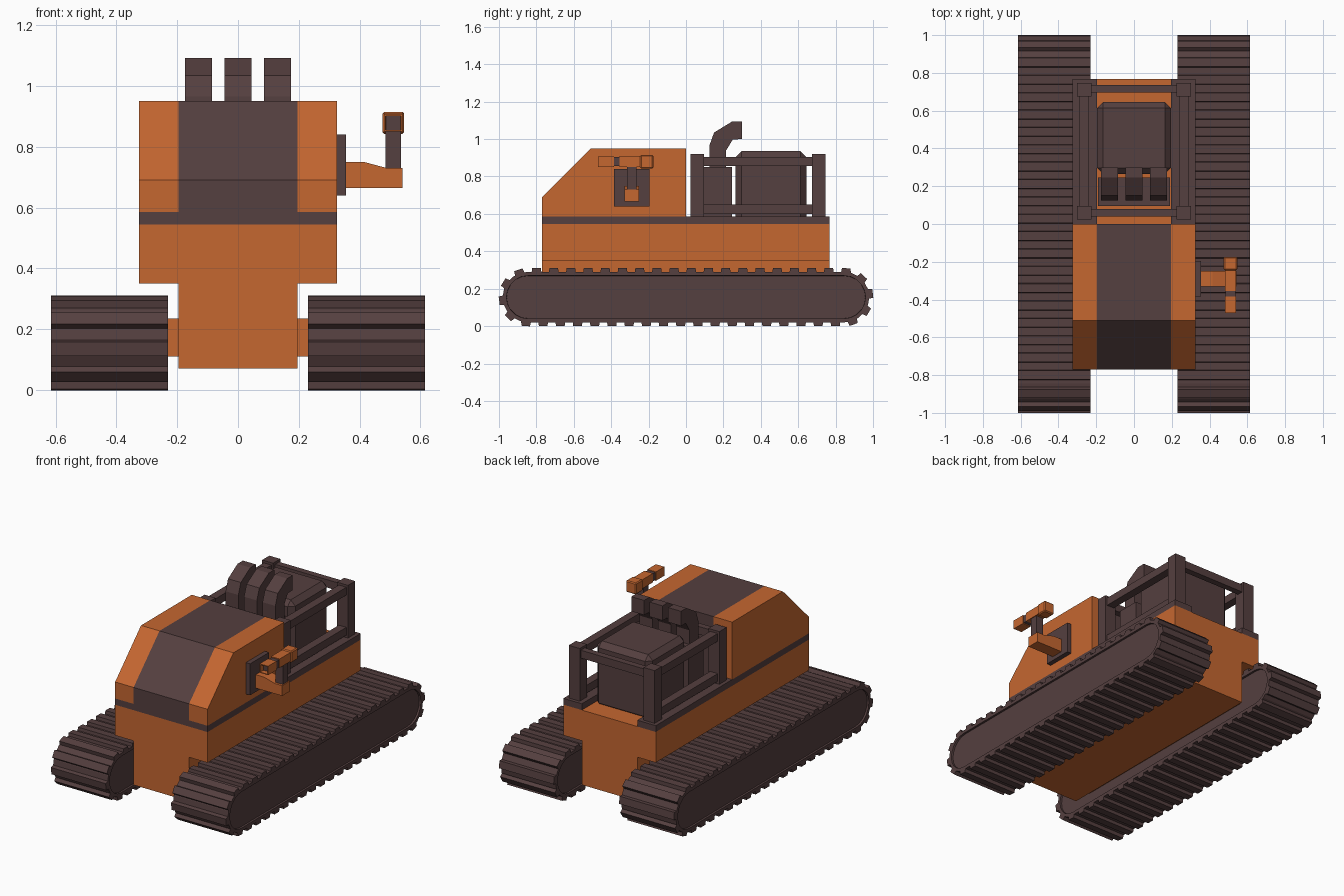
import bpy, bmesh, math
from mathutils import Vector, Matrix

if "Cube" in bpy.data.objects:
    bpy.data.objects.remove(bpy.data.objects["Cube"])


def material(name, rgb):
    m = bpy.data.materials.new(name)
    m.diffuse_color = (*rgb, 1)
    m.use_nodes = True
    m.node_tree.nodes["Principled BSDF"].inputs["Base Color"].default_value = m.diffuse_color
    return m


ORANGE = material("orange paint", (0.56, 0.135, 0.03))
DARK = material("dark brown metal", (0.090, 0.050, 0.050))


def finish(name, bm, *mats):
    bmesh.ops.recalc_face_normals(bm, faces=bm.faces)
    me = bpy.data.meshes.new(name)
    bm.to_mesh(me)
    bm.free()
    for m in mats:
        me.materials.append(m)
    ob = bpy.data.objects.new(name, me)
    bpy.context.collection.objects.link(ob)
    return ob


def add_box(bm, x, y, z, mat=None):
    """Box from (min, max) ranges."""
    lo, hi = Vector((x[0], y[0], z[0])), Vector((x[1], y[1], z[1]))
    m = Matrix.Translation((lo + hi) / 2) @ Matrix.Diagonal((*(hi - lo), 1))
    return bmesh.ops.create_cube(bm, size=1, matrix=(mat @ m) if mat else m)["verts"]


def box(name, x, y, z, mat, bevel=0):
    bm = bmesh.new()
    add_box(bm, x, y, z)
    if bevel:
        bmesh.ops.bevel(bm, geom=bm.edges[:], offset=bevel, segments=1, affect='EDGES')
    return finish(name, bm, mat)


def add_prism(bm, pts, a, b, axis):
    """Extrude a profile along x (pts = y,z) or y (pts = x,z)."""
    def co(p, t):
        return (t, p[0], p[1]) if axis == 'x' else (p[0], t, p[1])
    f = bm.faces.new([bm.verts.new(co(p, a)) for p in pts])
    r = bmesh.ops.extrude_face_region(bm, geom=[f])
    d = (b - a, 0, 0) if axis == 'x' else (0, b - a, 0)
    bmesh.ops.translate(bm, vec=d, verts=[v for v in r["geom"] if isinstance(v, bmesh.types.BMVert)])


def prism(name, pts, a, b, axis, mat):
    bm = bmesh.new()
    add_prism(bm, pts, a, b, axis)
    return finish(name, bm, mat)


# Tracks: stadium loop with recessed sides and cleats around it
R, H, ZC = 0.135, 0.845, 0.155
X0, X1 = 0.23, 0.615


def track_point(s):
    """Position and angle along the loop at distance s."""
    straight, arc = 2 * H, math.pi * R
    s %= 2 * (straight + arc)
    flip = s >= straight + arc
    if flip:
        s -= straight + arc
    if s < straight:
        y, z, a = -H + s, R, 0
    else:
        a = -(s - straight) / R
        y, z = H - R * math.sin(a), R * math.cos(a)
    if flip:
        y, z, a = -y, -z, a + math.pi
    return y, z + ZC, a


loop = [(sg * (H + R * math.cos(t)), ZC + sg * R * math.sin(t))
        for sg in (1, -1) for t in [-math.pi / 2 + math.pi * i / 10 for i in range(11)]]
for side, label in ((1, "right"), (-1, "left")):
    xr = (X0, X1) if side > 0 else (-X1, -X0)
    bm = bmesh.new()
    add_prism(bm, loop, *xr, 'x')
    bmesh.ops.recalc_face_normals(bm, faces=bm.faces)
    caps = [f for f in bm.faces if abs(f.normal.x) > 0.9]
    bmesh.ops.inset_individual(bm, faces=caps, thickness=0.02, depth=0)
    bmesh.ops.inset_individual(bm, faces=caps, thickness=0.001, depth=-0.012)
    finish(label + "_track_belt", bm, DARK)
    bm = bmesh.new()
    n, per = 46, 4 * H + 2 * math.pi * R
    for i in range(n):
        y, z, a = track_point((i + 0.5) * per / n)
        m = Matrix.Translation((0, y, z)) @ Matrix.Rotation(a, 4, 'X')
        vs = add_box(bm, xr, (-0.027, 0.027), (-0.008, 0.02), m)
        inv = m.inverted()
        for v in vs:  # taper the outer end of each cleat
            q = inv @ v.co
            if q.z > 0:
                q.y *= 0.85
                v.co = m @ q
    finish(label + "_track_cleats", bm, DARK)
    # Track mounts, deck rails and cab sides
    def sx(a, b):
        return (a, b) if side > 0 else (-b, -a)
    box(label + "_track_mount", sx(0.19, 0.245), (-0.70, 0.70), (0.11, 0.235), ORANGE)
    box(label + "_deck_rail", sx(0.195, 0.325), (0, 0.768), (0.545, 0.585), DARK)

# Hull with a T-shaped section
prism("hull", [(-0.195, 0.07), (0.195, 0.07), (0.195, 0.35), (0.325, 0.35),
               (0.325, 0.545), (-0.325, 0.545), (-0.325, 0.35), (-0.195, 0.35)],
      -0.77, 0.768, 'y', ORANGE)
box("cab_base_band", (-0.325, 0.325), (-0.77, 0), (0.545, 0.585), DARK)

# Cab: sloped front, dark middle strip
cab = [(-0.77, 0.585), (0, 0.585), (0, 0.95), (-0.51, 0.95), (-0.77, 0.69)]
prism("cab_right_side", cab, 0.195, 0.325, 'x', ORANGE)
prism("cab_left_side", cab, -0.325, -0.195, 'x', ORANGE)
prism("cab_centre_strip", cab, -0.195, 0.195, 'x', DARK)

# Engine block with chamfered edges
box("engine_block", (-0.195, 0.195), (0.265, 0.645), (0.52, 0.935), DARK, 0.032)
box("exhaust_manifold", (-0.19, 0.19), (0.095, 0.245), (0.54, 0.85), DARK)

# Three bent exhaust pipes
pipe = [(0.125, 0.84), (0.215, 0.84), (0.215, 0.94), (0.25, 0.998), (0.30, 1.0),
        (0.30, 1.093), (0.245, 1.093), (0.15, 1.035), (0.125, 0.965)]
for i in (-1, 0, 1):
    prism("exhaust_pipe_%d" % (i + 2), pipe, i * 0.13 - 0.045, i * 0.13 + 0.045, 'x', DARK)

# Guard frame around the engine
bm = bmesh.new()
for s in (-1, 1):
    for y in (0.06, 0.71):
        add_box(bm, sorted((s * 0.225, s * 0.302)), (y - 0.036, y + 0.036), (0.58, 0.92))
    for z in (0.60, 0.855):
        add_box(bm, sorted((s * 0.237, s * 0.29)), (0.06, 0.71), (z, z + 0.05))
for y in (0.06, 0.715):
    add_box(bm, (-0.25, 0.25), (y - 0.02, y + 0.02), (0.855, 0.905))
finish("guard_frame", bm, DARK)

# Side-mounted arm with a lamp-like head
box("arm_mount_plate", (0.32, 0.355), (-0.385, -0.195), (0.64, 0.84), DARK)
prism("arm_bracket", [(0.35, 0.665), (0.542, 0.665), (0.542, 0.73), (0.49, 0.73),
                      (0.415, 0.75), (0.35, 0.75)], -0.33, -0.25, 'y', ORANGE)
box("arm_post", (0.486, 0.536), (-0.315, -0.265), (0.72, 0.86), DARK)
box("head_rear_cap", (0.475, 0.547), (-0.245, -0.175), (0.842, 0.915), ORANGE, 0.006)
box("head_body", (0.481, 0.541), (-0.355, -0.24), (0.852, 0.909), ORANGE)
box("head_collar", (0.485, 0.537), (-0.39, -0.35), (0.855, 0.903), DARK)

# Front hood with a recessed dark opening
bm = bmesh.new()
add_box(bm, (0.481, 0.541), (-0.47, -0.385), (0.85, 0.907))
bm.faces.ensure_lookup_table()
bmesh.ops.recalc_face_normals(bm, faces=bm.faces)
front = [f for f in bm.faces if f.normal.y < -0.9]
bmesh.ops.inset_individual(bm, faces=front, thickness=0.007, depth=0)
bmesh.ops.inset_individual(bm, faces=front, thickness=0.001, depth=-0.03)
front[0].material_index = 1
finish("head_hood", bm, ORANGE, DARK)
